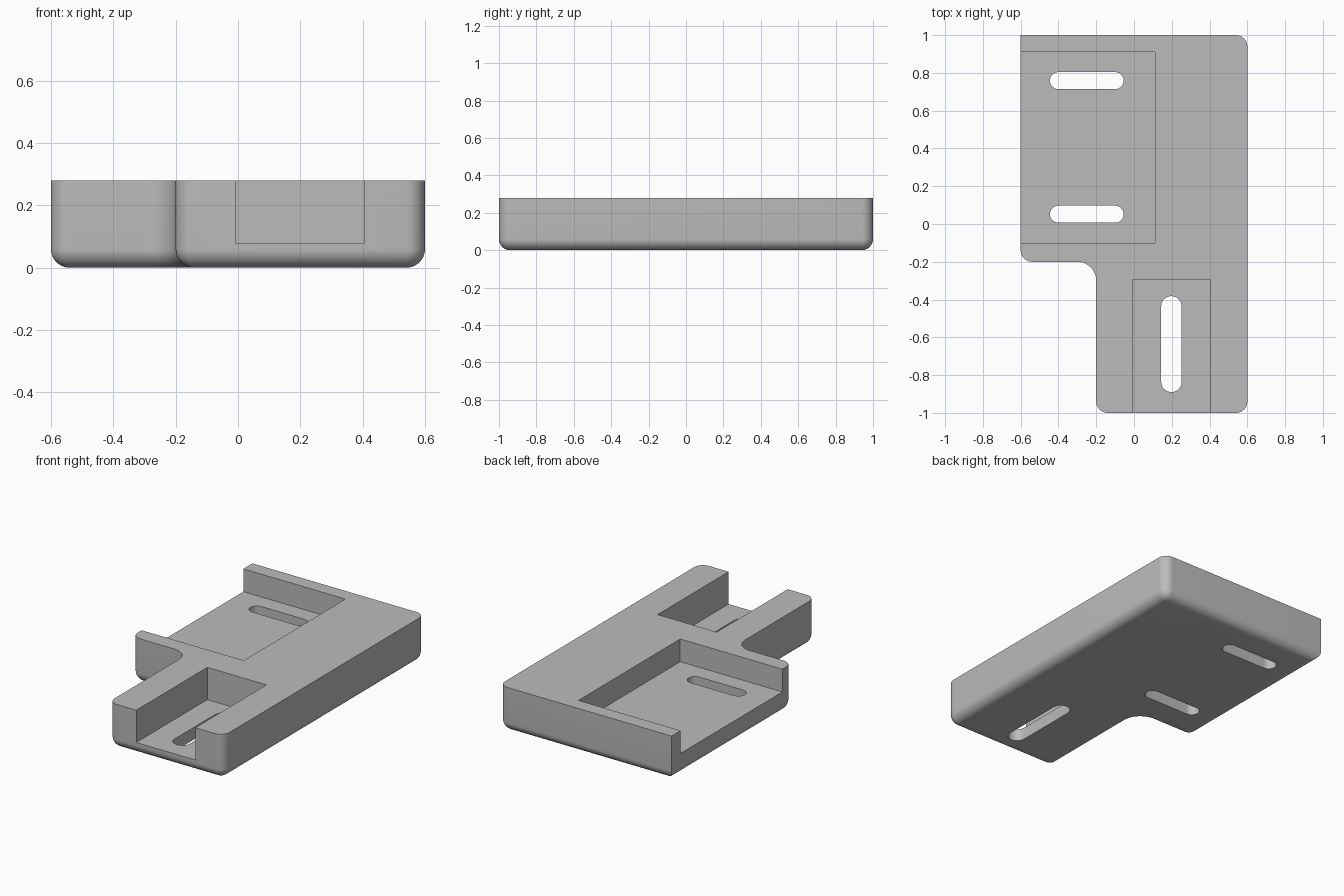
import bpy, bmesh
from math import sin, cos, pi, radians

HEIGHT = 0.28
EDGE = 0.06          # rounding along the bottom rim
STEPS = 10           # segments per quarter round

if "Cube" in bpy.data.objects:
    bpy.data.objects.remove(bpy.data.objects["Cube"], do_unlink=True)

grey = bpy.data.materials.new("plain grey")
grey.use_nodes = True
colour = (0.5, 0.5, 0.5, 1)
grey.diffuse_color = colour
grey.node_tree.nodes["Principled BSDF"].inputs["Base Color"].default_value = colour

# Outline corners, anticlockwise: x, y, radius, start angle, turn direction
CORNERS = [
    (-0.2, -1, 0.06, 180, 1),
    (0.6, -1, 0.06, 270, 1),
    (0.6, 1, 0.06, 0, 1),
    (-0.6, 1, 0, 90, 1),
    (-0.6, -0.2, 0.06, 180, 1),
    (-0.2, -0.2, 0.1, 90, -1),
]


def outline(inset):
    """Rounded L outline, moved inward by the inset."""
    points = []
    for x, y, radius, start, turn in CORNERS:
        middle = radians(start + 45 * turn)
        sx = 1 if cos(middle) > 0 else -1
        sy = 1 if sin(middle) > 0 else -1
        reach = max(radius, inset) if turn > 0 else radius
        r = max(radius - inset, 0) if turn > 0 else radius + inset
        for i in range(STEPS + 1):
            a = radians(start) + turn * pi / 2 * i / STEPS
            points.append((x - sx * reach + r * cos(a), y - sy * reach + r * sin(a)))
    return points


def finish(bm, name):
    bmesh.ops.remove_doubles(bm, verts=bm.verts, dist=1e-5)
    bmesh.ops.recalc_face_normals(bm, faces=bm.faces)
    mesh = bpy.data.meshes.new(name)
    bm.to_mesh(mesh)
    bm.free()
    mesh.materials.append(grey)
    obj = bpy.data.objects.new(name, mesh)
    bpy.context.collection.objects.link(obj)
    return obj


def loft(name, rings):
    """Skin a stack of (points, z) rings and cap both ends."""
    bm = bmesh.new()
    loops = [[bm.verts.new((x, y, z)) for x, y in pts] for pts, z in rings]
    n = len(loops[0])
    for low, high in zip(loops, loops[1:]):
        for i in range(n):
            j = (i + 1) % n
            bm.faces.new((low[i], low[j], high[j], high[i]))
    bm.faces.new(loops[0][::-1])
    bm.faces.new(loops[-1])
    return finish(bm, name)


def pocket(name, x0, x1, y0, y1, floor):
    rect = [(x0, y0), (x1, y0), (x1, y1), (x0, y1)]
    return loft(name, [(rect, floor), (rect, HEIGHT + 0.1)])


def slot(name, x, y, length, width, along_y=False):
    r, half, pts = width / 2, (length - width) / 2, []
    for side in (1, -1):
        for i in range(STEPS * 2 + 1):
            a = -pi / 2 + pi * i / (STEPS * 2)
            u, v = side * (half + r * cos(a)), side * r * sin(a)
            pts.append((x - v, y + u) if along_y else (x + u, y + v))
    return loft(name, [(pts, -0.1), (pts, HEIGHT + 0.1)])


# Solid body with rounded bottom rim
rings = []
for i in range(STEPS + 1):
    a = pi / 2 * i / STEPS
    rings.append((outline(EDGE * (1 - sin(a))), EDGE * (1 - cos(a))))
rings.append((outline(0), HEIGHT))
body = loft("mounting_plate", rings)

# Recesses and screw slots cut from the body
cutters = [
    pocket("side_recess", -0.7, 0.11, -0.1, 0.91, 0.137),
    pocket("front_recess", -0.007, 0.404, -1.1, -0.295, 0.077),
    slot("back_slot", -0.25, 0.759, 0.39, 0.09),
    slot("middle_slot", -0.25, 0.052, 0.39, 0.09),
    slot("front_slot", 0.198, -0.636, 0.508, 0.108, along_y=True),
]
bpy.context.view_layer.objects.active = body
for cutter in cutters:
    mod = body.modifiers.new(cutter.name, "BOOLEAN")
    mod.operation = "DIFFERENCE"
    mod.solver = "EXACT"
    mod.object = cutter
    cutter.hide_render = True
    bpy.ops.object.modifier_apply(modifier=mod.name)
    bpy.data.objects.remove(cutter, do_unlink=True)

# Smooth rounds, crisp rims
bpy.ops.object.select_all(action="DESELECT")
body.select_set(True)
bpy.ops.object.shade_smooth_by_angle(angle=radians(30))
